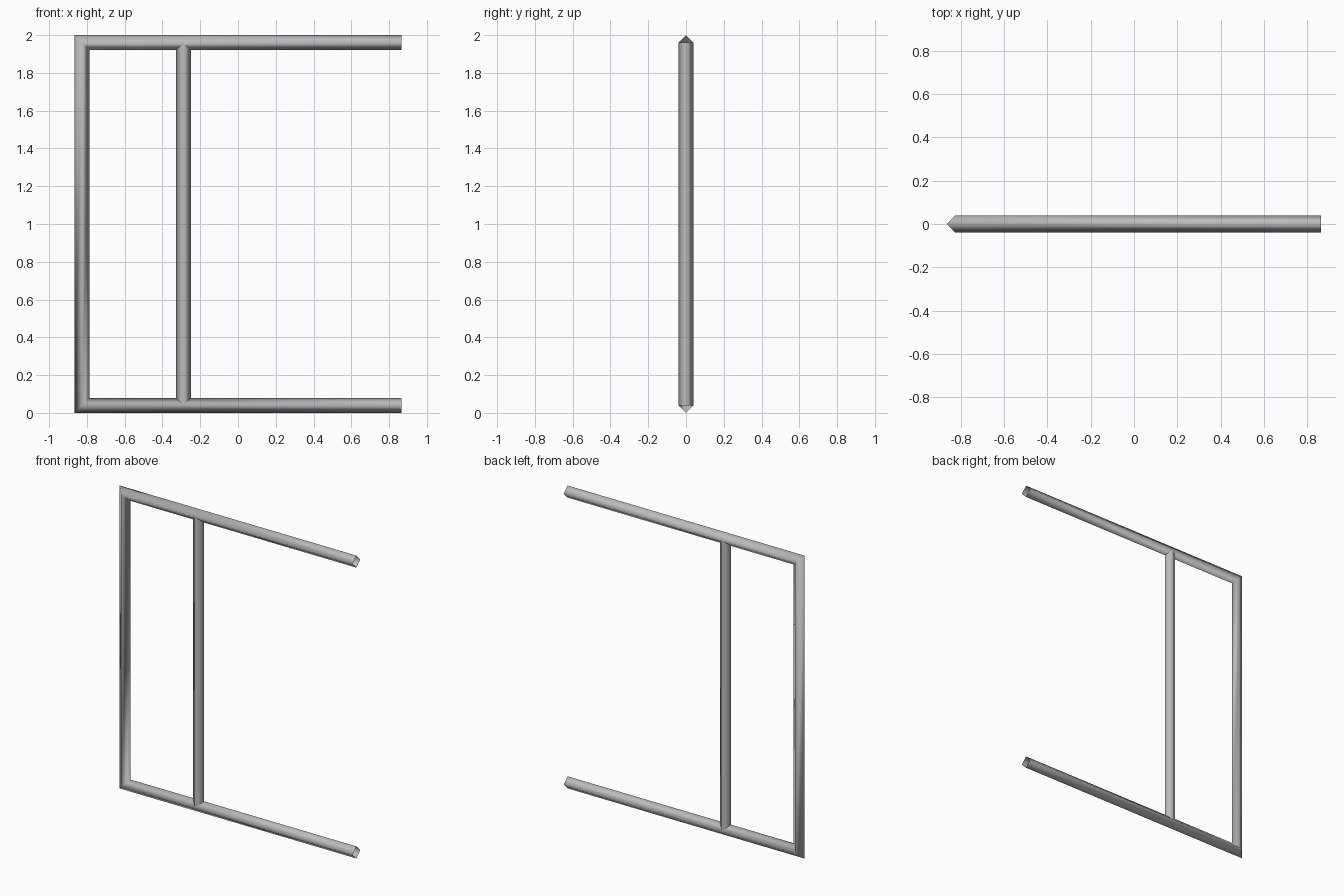
import bpy, bmesh
from mathutils import Vector

cube = bpy.data.objects.get("Cube")
if cube:
    bpy.data.objects.remove(cube, do_unlink=True)

R = 0.04           # tube radius
END_X = 0.865      # open ends of the rails
SIDE_X = -0.825    # axis of the side upright
POST_X = -0.288    # axis of the inner post
LOW, HIGH = R, 2 - R

steel = bpy.data.materials.new("grey steel")
steel.use_nodes = True
grey = (0.5, 0.5, 0.5, 1)
steel.diffuse_color = grey
steel.node_tree.nodes["Principled BSDF"].inputs["Base Color"].default_value = grey


def tube(name, path):
    """Sweep an open four-sided tube along an xz path with mitred corners."""
    pts = [Vector((x, 0, z)) for x, z in path]
    normals = []
    for a, b in zip(pts, pts[1:]):
        d = (b - a).normalized()
        normals.append(Vector((d.z, 0, -d.x)))
    depth = Vector((0, R, 0))
    bm = bmesh.new()
    rings = []
    for i, p in enumerate(pts):
        n1 = normals[max(i - 1, 0)]
        n2 = normals[min(i, len(normals) - 1)]
        mitre = (n1 + n2) / (1 + n1.dot(n2)) * R
        rings.append([bm.verts.new(p + o) for o in (mitre, depth, -mitre, -depth)])
    for a, b in zip(rings, rings[1:]):
        for k in range(4):
            j = (k + 1) % 4
            bm.faces.new((a[k], a[j], b[j], b[k]))
    bmesh.ops.recalc_face_normals(bm, faces=bm.faces[:])
    for f in bm.faces:
        f.smooth = True
    mesh = bpy.data.meshes.new(name)
    bm.to_mesh(mesh)
    bm.free()
    mesh.materials.append(steel)
    obj = bpy.data.objects.new(name, mesh)
    bpy.context.collection.objects.link(obj)
    return obj


# Outer frame: bottom rail, side upright and top rail in one run
tube("outer_frame", [(END_X, LOW), (SIDE_X, LOW), (SIDE_X, HIGH), (END_X, HIGH)])

# Inner post between the rails
tube("inner_post", [(POST_X, LOW), (POST_X, HIGH)])
